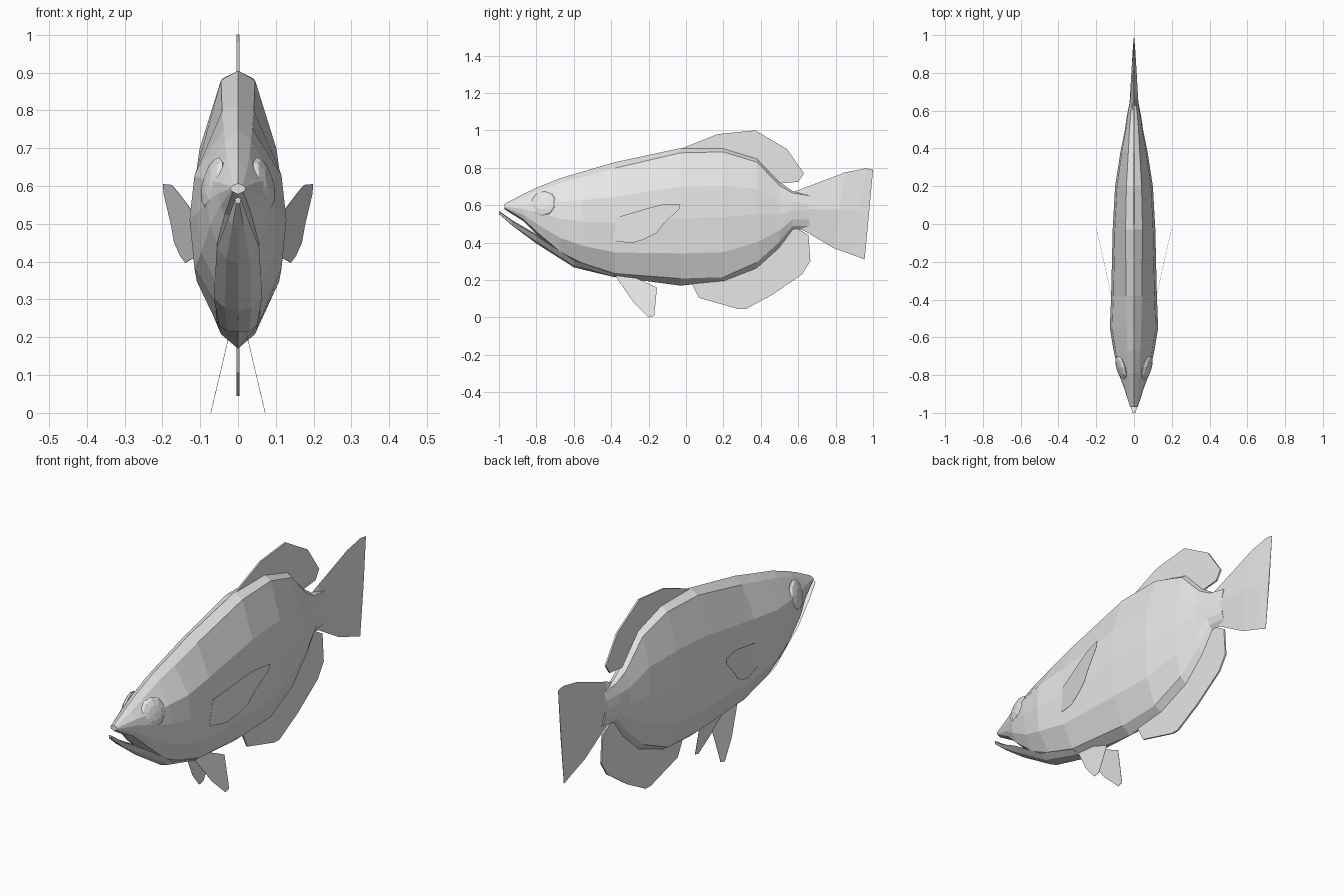
import bpy, bmesh, math
from mathutils import Matrix, Vector

mat = bpy.data.materials.new("pale_grey")
mat.diffuse_color = (0.8, 0.8, 0.8, 1)


def finish(name, bm):
    bmesh.ops.recalc_face_normals(bm, faces=bm.faces)
    me = bpy.data.meshes.new(name)
    bm.to_mesh(me)
    bm.free()
    ob = bpy.data.objects.new(name, me)
    ob.data.materials.append(mat)
    bpy.context.collection.objects.link(ob)
    return ob


def loft(name, halves):
    """Skin between half sections (top to bottom), each mirrored into a ring."""
    bm = bmesh.new()
    rings = []
    for half in halves:
        ring = half + [(-x, y, z) for x, y, z in reversed(half[1:-1])]
        rings.append([bm.verts.new(p) for p in ring])
    n = len(rings[0])
    for a, b in zip(rings, rings[1:]):
        for i in range(n):
            j = (i + 1) % n
            bm.faces.new((a[i], a[j], b[j], b[i]))
    bm.faces.new(rings[0])
    bm.faces.new(rings[-1])
    return finish(name, bm)


# Body: y, ridge z, shoulder z, belly edge z, keel z, half width, shoulder and belly half widths
stations = [
    (-0.97, .607, .602, .585, .578, .020, .012, .014),
    (-0.87, .660, .640, .525, .515, .052, .022, .035),
    (-0.79, .697, .675, .450, .435, .082, .030, .055),
    (-0.67, .745, .720, .350, .325, .108, .034, .060),
    (-0.55, .780, .752, .290, .255, .128, .038, .060),
    (-0.38, .830, .798, .235, .217, .121, .042, .055),
    (-0.03, .905, .880, .208, .170, .113, .045, .045),
    (0.20, .905, .885, .215, .192, .100, .040, .042),
    (0.38, .850, .830, .295, .262, .072, .030, .034),
    (0.50, .725, .705, .405, .370, .048, .024, .026),
    (0.57, .675, .665, .490, .465, .038, .018, .020),
    (0.66, .655, .650, .490, .480, .020, .010, .010),
]


def section(y, zt, zs, zl, zb, w, ws, wl):
    h = zs - zl
    return [(0, y, zt), (ws, y, zs), (w * .9, y, zs - h * .27), (w, y, zs - h * .52),
            (w * .9, y, zs - h * .8), (wl, y, zl), (0, y, zb)]


loft("body", [section(*s) for s in stations])

# Lower jaw: y, top z, side edge z, keel z, half width
jaw = [(-1.0, .570, .566, .555, .008), (-0.93, .520, .514, .492, .026),
       (-0.80, .445, .437, .395, .056), (-0.60, .320, .305, .268, .064),
       (-0.38, .250, .230, .215, .050)]
loft("lower_jaw", [[(0, y, t), (w, y, e), (w * .55, y, (e + k) / 2 - .008), (0, y, k)]
                   for y, t, e, k, w in jaw])

# Tail fin: wedge of diamond sections with a slanted rear edge
tail = [(.57, .672, .57, .58, .475, .036), (.64, .695, .64, .58, .458, .020),
        (.85, .78, .80, .57, .365, .009), (1.0, .79, .955, .31, None, .002)]
loft("tail_fin", [
    [(0, .56, .665), (.034, .56, .575), (0, .56, .485)],
    [(0, .63, .692), (.024, .63, .58), (0, .63, .465)],
    [(0, .85, .775), (.013, .82, .575), (0, .79, .370)],
    [(0, .96, .797), (.006, .93, .570), (0, .90, .331)],
    [(0, 1.0, .790), (.002, .978, .550), (0, .955, .310)]])


def plate(name, pts, x_of, half):
    """Thin fin from a (y, z) outline; x_of places it sideways."""
    bm = bmesh.new()
    sides = [[bm.verts.new((x_of(y, z) + s * half, y, z)) for y, z in pts] for s in (-1, 1)]
    for side in sides:
        bm.faces.new(side)
    n = len(pts)
    for i in range(n):
        j = (i + 1) % n
        bm.faces.new((sides[0][i], sides[0][j], sides[1][j], sides[1][i]))
    return finish(name, bm)


# Fins on the centre line
plate("dorsal_fin", [(-.03, .90), (.17, .98), (.37, 1.0), (.54, .90), (.63, .77), (.60, .725),
                     (.49, .715), (.36, .84), (.22, .88)], lambda y, z: 0, .004)
plate("anal_fin", [(.02, .20), (.07, .105), (.28, .045), (.32, .045), (.46, .12), (.62, .23),
                   (.665, .30), (.655, .44), (.58, .485), (.44, .36), (.18, .22)],
      lambda y, z: 0, .004)

# Paired fins and eyes
pectoral = [(-.37, .535), (-.20, .585), (-.13, .603), (-.03, .605), (-.035, .58), (-.12, .50),
            (-.16, .45), (-.23, .415), (-.29, .397), (-.39, .41)]
pelvic = [(-.38, .225), (-.28, .08), (-.20, 0), (-.17, .008), (-.155, .16), (-.22, .19), (-.30, .225)]
for s, side in ((1, "right"), (-1, "left")):
    plate("pectoral_fin_" + side, pectoral, lambda y, z: s * (.11 + (y + .42) * .225), .0006)
    plate("pelvic_fin_" + side, pelvic, lambda y, z: s * (.02 + (.22 - z) * .236), .0006)
    bm = bmesh.new()
    bmesh.ops.create_uvsphere(bm, u_segments=10, v_segments=6, radius=1)
    out = Vector((s * .93, -.27, .24)).normalized()
    turn = out.to_track_quat('Z', 'Y').to_matrix().to_4x4()
    bm.transform(Matrix.Translation((s * .066, -.762, .607)) @ turn
                 @ Matrix.Diagonal((.072, .072, .022, 1)))
    finish("eye_" + side, bm)
